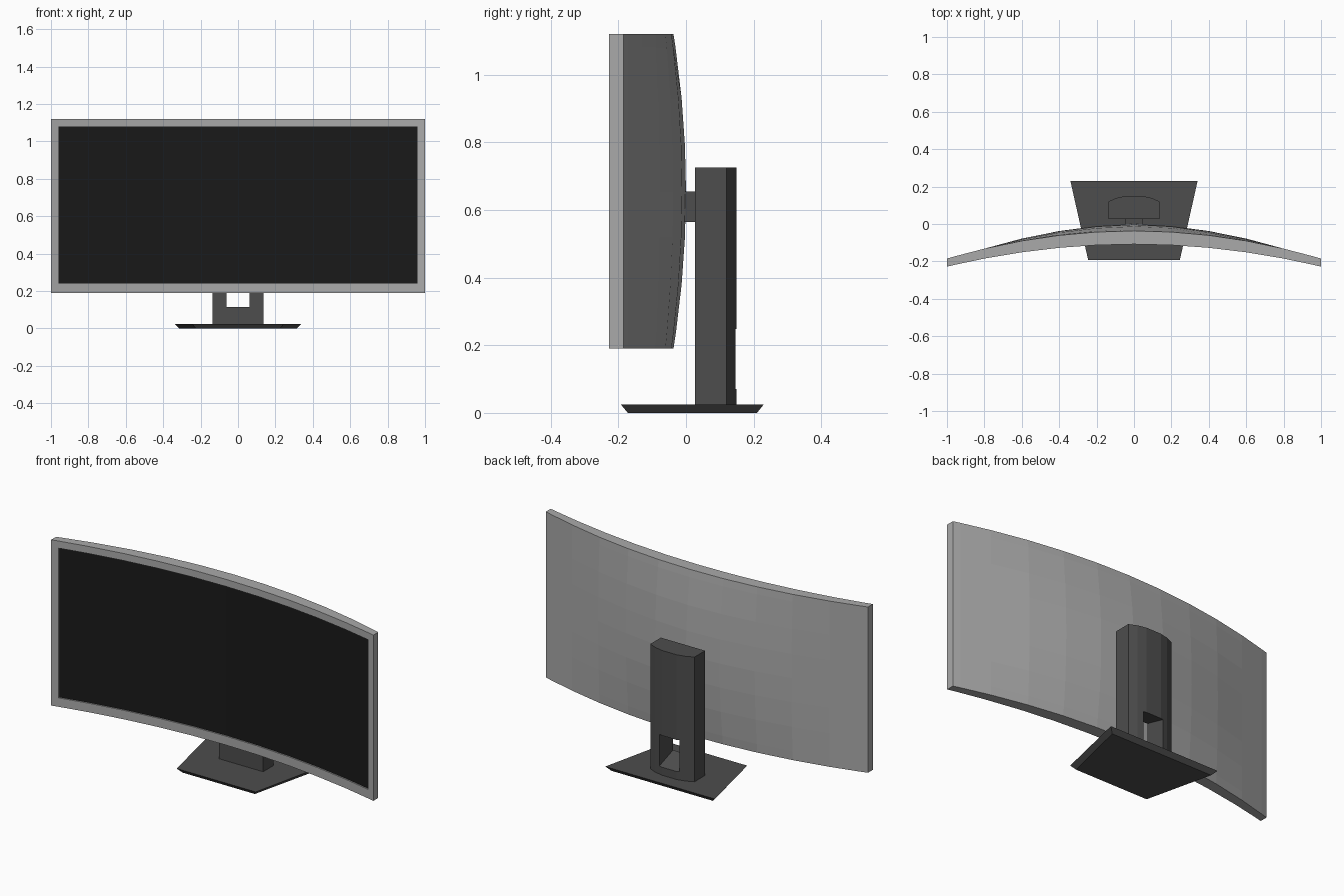
import bpy, bmesh

if "Cube" in bpy.data.objects:
    bpy.data.objects.remove(bpy.data.objects["Cube"])


def material(name, v):
    m = bpy.data.materials.new(name)
    m.diffuse_color = (v, v, v, 1)
    m.use_nodes = True
    m.node_tree.nodes["Principled BSDF"].inputs["Base Color"].default_value = m.diffuse_color
    return m


def finish(name, bm, *mats):
    bmesh.ops.recalc_face_normals(bm, faces=bm.faces)
    me = bpy.data.meshes.new(name)
    bm.to_mesh(me)
    bm.free()
    ob = bpy.data.objects.new(name, me)
    bpy.context.collection.objects.link(ob)
    for m in mats:
        me.materials.append(m)
    return ob


def loft(name, bottom, top, *mats):
    """Closed solid between two matching loops of 3D points."""
    bm = bmesh.new()
    a = [bm.verts.new(p) for p in bottom]
    b = [bm.verts.new(p) for p in top]
    n = len(a)
    bm.faces.new(a)
    bm.faces.new(b)
    for i in range(n):
        j = (i + 1) % n
        bm.faces.new((a[i], a[j], b[j], b[i]))
    return finish(name, bm, *mats)


shell_grey = material("shell_grey", 0.4)
dark = material("stand_dark", 0.075)
black = material("display_black", 0.01)

# Curved screen: front and back grids joined by a rim
XS = [-1, -.96, -.8, -.6, -.4, -.2, 0, .2, .4, .6, .8, .96, 1]
ZS = [.19, .24, .38, .52, .655, .79, .93, 1.08, 1.12]


def front(x, z):
    return -.108 - .12 * x * x


def back(x, z):
    t = (z - .655) / .465
    bulge = max(0, 1 - (abs(x) / .8) ** 1.4) * (1 - t * t)
    return -.037 - .148 * x * x + .037 * bulge


bm = bmesh.new()
grids = [[[bm.verts.new((x, f(x, z), z)) for z in ZS] for x in XS]
         for f in (front, back)]
nx, nz = len(XS) - 1, len(ZS) - 1
panel = []
for g, grid in enumerate(grids):
    for i in range(nx):
        for k in range(nz):
            face = bm.faces.new((grid[i][k], grid[i + 1][k],
                                 grid[i + 1][k + 1], grid[i][k + 1]))
            if g == 0 and 0 < i < nx - 1 and 0 < k < nz - 1:
                panel.append(face)
F, B = grids
for i in range(nx):
    for k in (0, nz):
        bm.faces.new((F[i][k], F[i + 1][k], B[i + 1][k], B[i][k]))
for k in range(nz):
    for i in (0, nx):
        bm.faces.new((F[i][k], F[i][k + 1], B[i][k + 1], B[i][k]))
# Recessed display area inside the bezel
ext = bmesh.ops.extrude_face_region(bm, geom=panel)["geom"]
bmesh.ops.delete(bm, geom=[f for f in panel if f.is_valid], context='FACES_ONLY')
bmesh.ops.translate(bm, vec=(0, .008, 0),
                    verts=[v for v in ext if isinstance(v, bmesh.types.BMVert)])
for f in ext:
    if isinstance(f, bmesh.types.BMFace):
        f.material_index = 1
finish("curved_screen", bm, shell_grey, black)

# Trapezoid base with an undercut edge
loft("base",
     [(-.225, -.172, 0), (.225, -.172, 0), (.315, .21, 0), (-.315, .21, 0)],
     [(-.245, -.193, .025), (.245, -.193, .025), (.34, .23, .025), (-.34, .23, .025)],
     dark)

# Column with a faceted rounded back
prof = [(-.137, .027), (.137, .027), (.137, .12), (.095, .139), (.045, .15),
        (-.045, .15), (-.095, .139), (-.137, .12)]
column = loft("column", [(x, y, .024) for x, y in prof],
              [(x, y, .725) for x, y in prof], dark)

# Cable opening through the column
hole = [(0, .124), (.18, .059), (.18, .24), (0, .285)]
cutter = loft("cable_opening_cutter", [(-.062, y, z) for y, z in hole],
              [(.062, y, z) for y, z in hole])
cutter.hide_render = True
cutter.hide_viewport = True
cut = column.modifiers.new("cable_opening", 'BOOLEAN')
cut.operation = 'DIFFERENCE'
cut.solver = 'EXACT'
cut.object = cutter

# Short mount between column and screen
mount = [(-.045, .565), (.045, .565), (.045, .655), (-.045, .655)]
loft("mount", [(x, -.015, z) for x, z in mount],
     [(x, .03, z) for x, z in mount], dark)
